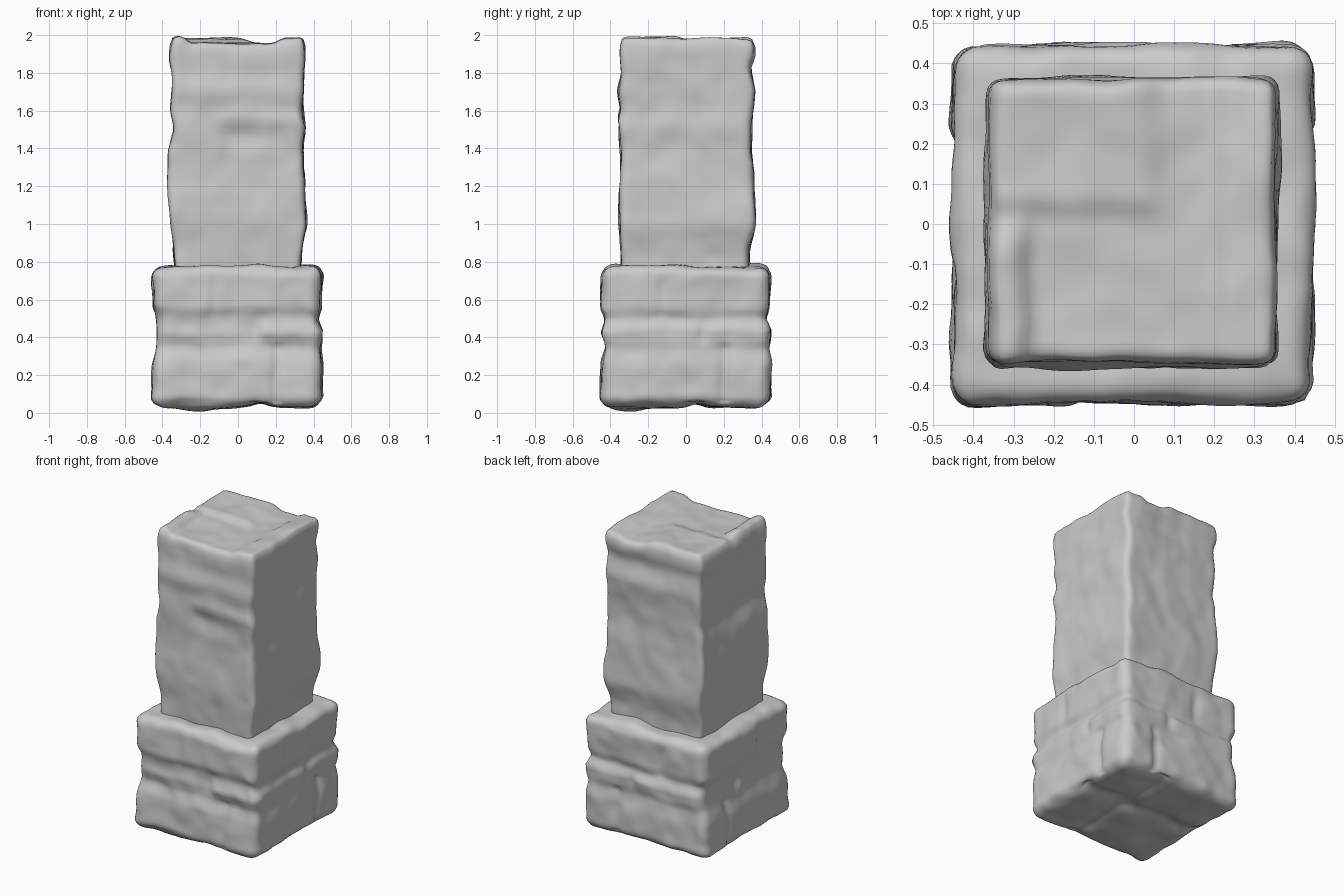
import bpy, bmesh, math
from mathutils import Vector, noise

if "Cube" in bpy.data.objects:
    bpy.data.objects.remove(bpy.data.objects["Cube"])

stone = bpy.data.materials.new("grey stone")
stone.diffuse_color = (0.6, 0.6, 0.6, 1)
stone.use_nodes = True
stone.node_tree.nodes["Principled BSDF"].inputs["Base Color"].default_value = stone.diffuse_color


def lookup(profile, z):
    """Linear interpolation in a (height, reach) profile."""
    if z <= profile[0][0]:
        return profile[0][1]
    for (z0, d0), (z1, d1) in zip(profile, profile[1:]):
        if z <= z1:
            return d0 + (d1 - d0) * (z - z0) / (z1 - z0)
    return profile[-1][1]


def gauss(d, w):
    return math.exp(-(d / w) ** 2)


def step(a, b, t):
    t = max(0, min(1, (t - a) / (b - a)))
    return t * t * (3 - 2 * t)


def rough_block(name, z0, z1, radius, sides, cuts, rough, detail):
    """Rounded box whose four sides follow profiles, roughened by noise."""
    left, right, front, back = sides
    bm = bmesh.new()
    bmesh.ops.create_cube(bm, size=2)
    bmesh.ops.subdivide_edges(bm, edges=bm.edges[:], cuts=cuts, use_grid_fill=True)
    h = (z1 - z0) / 2
    half = Vector((0.4, 0.4, h))
    for v in bm.verts:
        u = v.co.copy()
        p = Vector([u[i] * half[i] for i in range(3)])
        inner = Vector([max(-half[i] + radius, min(half[i] - radius, p[i])) for i in range(3)])
        p = inner + (p - inner).normalized() * radius
        z = p.z + h + z0
        x = p.x / 0.4 * lookup(right if p.x > 0 else left, z)
        y = p.y / 0.4 * lookup(back if p.y > 0 else front, z)
        q = Vector((x, y, z))
        n = noise.noise_vector(q * 5) * rough + noise.noise_vector(q * 11) * rough * 0.5
        v.co = q + n + detail(q, u)
        v.co.z = max(0, min(2, v.co.z))
    bmesh.ops.recalc_face_normals(bm, faces=bm.faces[:])
    me = bpy.data.meshes.new(name)
    bm.to_mesh(me)
    bm.free()
    me.materials.append(stone)
    me.polygons.foreach_set("use_smooth", [True] * len(me.polygons))
    ob = bpy.data.objects.new(name, me)
    bpy.context.collection.objects.link(ob)
    return ob


def outward(u):
    """Axis direction of the side face nearest to a vertex."""
    i = max(range(2), key=lambda k: abs(u[k]))
    d = Vector((0, 0, 0))
    d[i] = math.copysign(1, u[i])
    return i, d


# Base: three courses of blocks with vertical joints, the middle one uneven
def base_detail(q, u):
    i, d = outward(u)
    if u.z > 0.999:
        return Vector((0, 0, 0.012 * gauss(q.x - 0.12, 0.1)))
    if u.z < -0.999:
        joint = min(1, gauss(q.x - 0.12, 0.05) + gauss(q.y - 0.05, 0.05))
        sag = 0.025 * gauss(q.x + 0.2, 0.13) * gauss(q.y + 0.33, 0.12)
        return Vector((0, 0, 0.02 * joint - sag))
    t = q[1 - i]
    if q.z < 0.35:
        push = -0.016 * gauss(t - 0.2, 0.025)
    elif q.z < 0.51:
        push = -0.016 * gauss(t - 0.09, 0.025) * gauss(q.z - 0.43, 0.05)
        if i == 1 and u.y < 0:
            push += 0.012 * step(0.08, 0.13, t) * gauss(q.z - 0.43, 0.05)
    else:
        push = -0.012 * gauss(t + 0.12, 0.03) * gauss(q.z - 0.62, 0.1)
    return d * push


base_left = [(.03, .435), (.06, .455), (.25, .45), (.34, .43), (.41, .425), (.47, .425),
             (.51, .43), (.57, .45), (.78, .45)]
base_right = [(.03, .43), (.08, .445), (.25, .445), (.34, .435), (.38, .445), (.44, .45),
              (.5, .425), (.55, .44), (.78, .445)]
base_front = [(.03, .44), (.08, .45), (.28, .445), (.35, .425), (.42, .435), (.47, .425),
              (.51, .425), (.56, .445), (.78, .445)]
rough_block("base", 0.032, 0.775, 0.055,
            (base_left, base_right, base_front, base_right), 39, 0.013, base_detail)


# Shaft: tall stone with dents in front and uneven raised slabs on its top
def shaft_detail(q, u):
    i, d = outward(u)
    if u.z > 0.8 and q.z > 1.9:
        rise = 0.035 * step(-0.24, -0.3, q.x) * step(0.1, -0.1, q.y)
        rise += 0.025 * step(0.0, 0.08, q.y) * step(0.1, 0.0, q.x)
        rise += 0.025 * step(0.18, 0.25, q.x)
        return Vector((0, 0, min(rise, 0.035) * step(1.9, 1.95, q.z)))
    t = q[1 - i]
    push = 0
    if i == 1 and u.y < 0:
        push = -0.015 * gauss(q.z - 1.47, 0.06) * step(-0.12, -0.04, t) * step(0.3, 0.2, t)
        push += 0.012 * gauss(q.z - 1.56, 0.035) * step(-0.12, -0.04, t)
    return d * push


shaft_left = [(.7, .33), (.8, .335), (.95, .345), (1.2, .375), (1.4, .36), (1.5, .335),
              (1.6, .355), (1.78, .345), (1.88, .365), (1.98, .35)]
shaft_right = [(.7, .33), (.82, .33), (1.0, .36), (1.2, .35), (1.4, .34), (1.52, .35),
               (1.6, .34), (1.8, .35), (1.98, .355)]
shaft_front = [(.7, .335), (.85, .345), (1.05, .355), (1.3, .345), (1.4, .345), (1.5, .352),
               (1.6, .345), (1.71, .36), (1.8, .345), (1.98, .35)]
shaft_back = [(.7, .33), (.86, .335), (1.0, .365), (1.2, .36), (1.4, .345), (1.55, .35),
              (1.7, .365), (1.82, .34), (1.9, .36), (1.98, .36)]
rough_block("shaft", 0.7, 1.957, 0.04,
            (shaft_left, shaft_right, shaft_front, shaft_back), 39, 0.011, shaft_detail)
